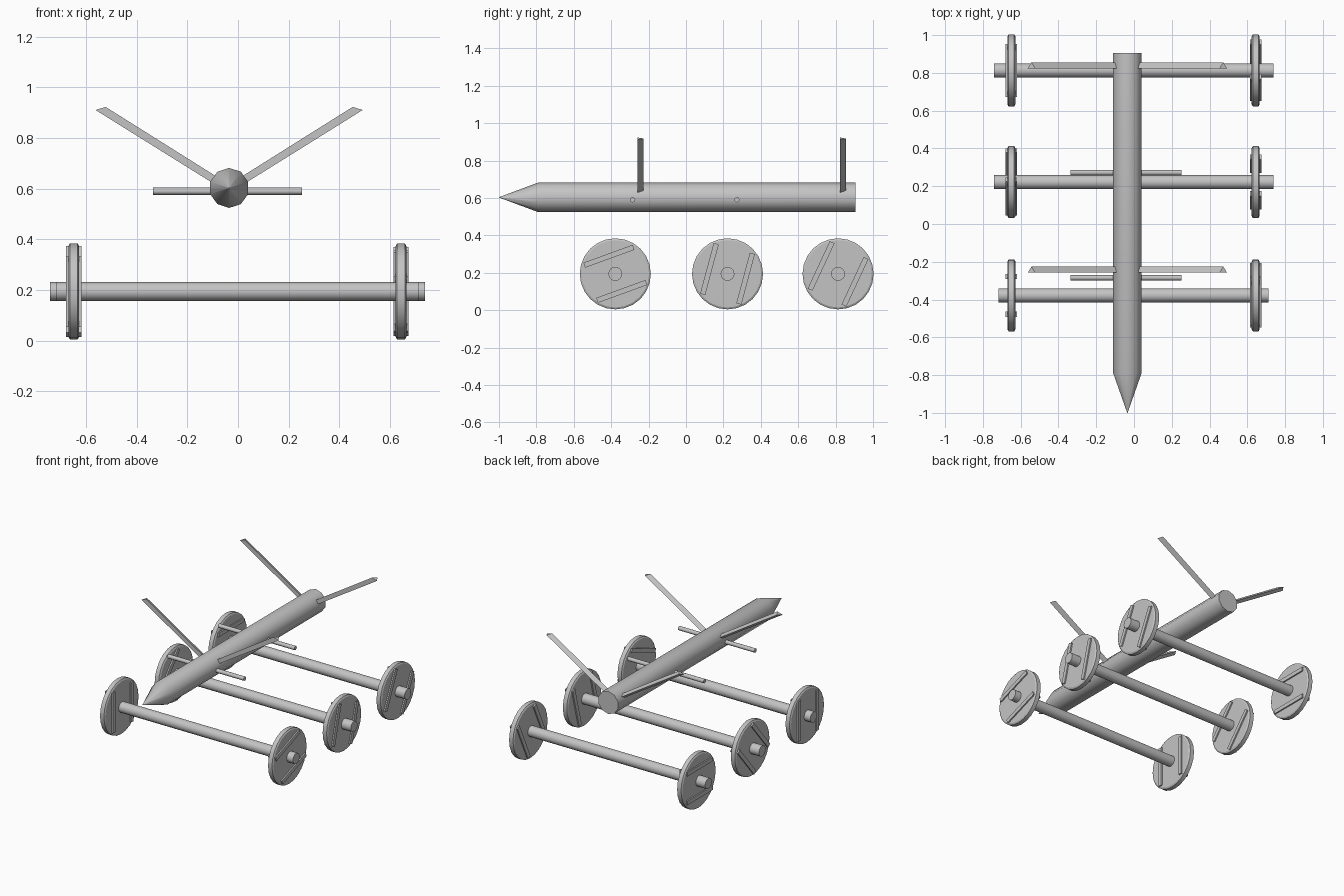
import bpy, math
from mathutils import Matrix, Vector

if "Cube" in bpy.data.objects:
    bpy.data.objects.remove(bpy.data.objects["Cube"])

grey = bpy.data.materials.new("light_grey")
grey.diffuse_color = (0.55, 0.55, 0.55, 1)
grey.use_nodes = True
grey.node_tree.nodes["Principled BSDF"].inputs["Base Color"].default_value = grey.diffuse_color


def mesh_object(name, verts, faces, smooth=None):
    mesh = bpy.data.meshes.new(name)
    mesh.from_pydata(verts, [], faces)
    mesh.materials.append(grey)
    ob = bpy.data.objects.new(name, mesh)
    bpy.context.collection.objects.link(ob)
    bpy.context.view_layer.objects.active = ob
    ob.select_set(True)
    bpy.ops.object.mode_set(mode='EDIT')
    bpy.ops.mesh.select_all(action='SELECT')
    bpy.ops.mesh.normals_make_consistent(inside=False)
    bpy.ops.object.mode_set(mode='OBJECT')
    if smooth:
        bpy.ops.object.shade_smooth_by_angle(angle=math.radians(smooth))
    ob.select_set(False)
    return ob


def lathe(name, profile, sides, axis, center, smooth):
    """Revolve (distance, radius) pairs about the x or y axis, capping both ends."""
    verts, faces = [], []
    for d, r in profile:
        for i in range(sides):
            a = math.tau * i / sides
            u, w = r * math.cos(a), r * math.sin(a)
            p = (d, w, u) if axis == 'X' else (w, d, u)
            verts.append(Vector(center) + Vector(p))
    for k in range(len(profile) - 1):
        for i in range(sides):
            j = (i + 1) % sides
            faces.append((k * sides + i, k * sides + j,
                          (k + 1) * sides + j, (k + 1) * sides + i))
    faces.append(tuple(range(sides)))
    last = (len(profile) - 1) * sides
    faces.append(tuple(last + i for i in range(sides)))
    return mesh_object(name, verts, faces, smooth)


def box(name, center, size, turn):
    """Box turned about the x axis through the given matrix."""
    verts = [Vector(center) + turn @ Vector((x * size[0] / 2, y * size[1] / 2, z * size[2] / 2))
             for x in (-1, 1) for y in (-1, 1) for z in (-1, 1)]
    faces = [(0, 1, 3, 2), (4, 5, 7, 6), (0, 1, 5, 4), (2, 3, 7, 6), (0, 2, 6, 4), (1, 3, 7, 5)]
    return mesh_object(name, verts, faces)


BX, BZ = -0.035, 0.603

# Fuselage with pointed nose and blunt tail
lathe("fuselage", [(-1.0, 0.001), (-0.79, 0.079), (0.905, 0.079)], 10, 'Y', (BX, 0, BZ), 40)

# Raised fins: three-sided bars with a flat front and a ridge behind
for place, y in (("front", -0.258), ("rear", 0.824)):
    for side, s in (("left", -1), ("right", 1)):
        section_tip = [(0.528, y, 0.911), (0.488, y, 0.923), (0.508, y + 0.032, 0.917)]
        section_root = [(0.045, y, 0.610), (0.045, y, 0.645), (0.045, y + 0.032, 0.627)]
        verts = [(BX + s * x, yy, z) for x, yy, z in section_root + section_tip]
        mesh_object(f"{place}_fin_{side}", verts,
                    [(0, 1, 2), (3, 4, 5), (0, 1, 4, 3), (1, 2, 5, 4), (2, 0, 3, 5)])

# Thin cross rods through the fuselage
for place, y in (("front", -0.285), ("rear", 0.272)):
    lathe(f"{place}_cross_rod", [(-0.335, 0.014), (0.252, 0.014)], 12, 'X', (0, y, 0.59), 40)

# Axles with wheels; each wheel carries two parallel raised ribs
Z = 0.194
axles = (("front", -0.378, 0.715, (90, 20)),
         ("middle", 0.222, 0.74, (50, 75)),
         ("rear", 0.813, 0.74, (0, 65)))
for place, y, half, angles in axles:
    lathe(f"{place}_axle", [(-half - 0.002, 0.037), (half - 0.002, 0.037)], 16, 'X', (0, y, Z), 40)
    for side, x, ang in (("left", -0.649, angles[0]), ("right", 0.644, angles[1])):
        lathe(f"{place}_wheel_{side}",
              [(-0.021, 0.18), (-0.015, 0.19), (0.015, 0.19), (0.021, 0.18)],
              24, 'X', (x, y, Z), 30)
        turn = Matrix.Rotation(math.radians(ang), 3, 'X')
        for n, off in (("a", -0.1), ("b", 0.1)):
            c = Vector((x, y, Z)) + turn @ Vector((0, 0, off))
            box(f"{place}_wheel_{side}_rib_{n}", c, (0.06, 0.28, 0.028), turn)
